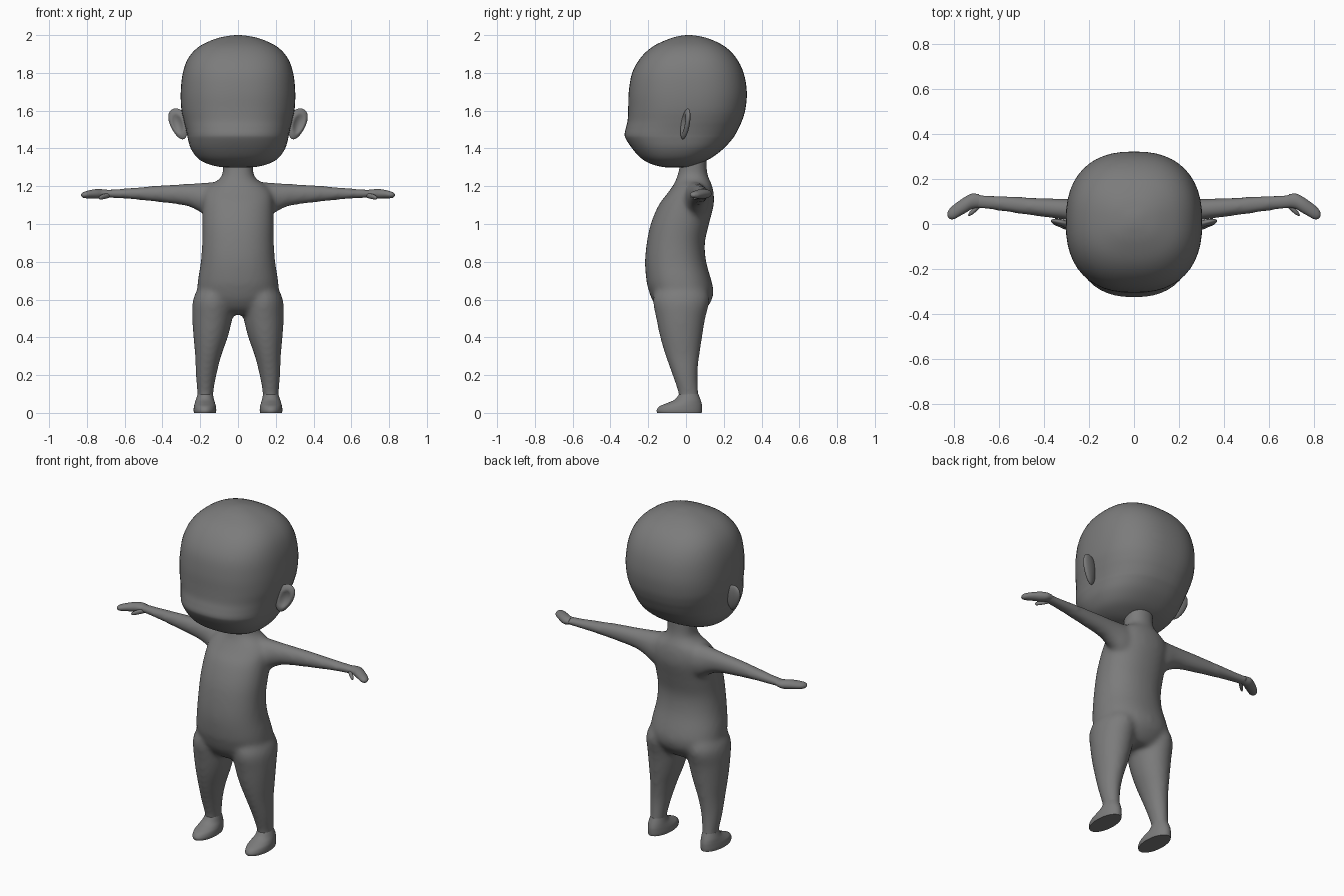
import bpy, bmesh, math
from mathutils import Vector, Matrix

grey = bpy.data.materials.new("plain grey")
grey.diffuse_color = (0.2, 0.2, 0.2, 1)


def smooth_rows(rows, steps):
    """Catmull-Rom interpolation between rows of section values."""
    out = []
    for i in range(len(rows) - 1):
        p = [Vector(rows[max(0, min(len(rows) - 1, i + k))]) for k in (-1, 0, 1, 2)]
        for j in range(steps):
            t = j / steps
            out.append(0.5 * (2 * p[1] + (p[2] - p[0]) * t
                              + (2 * p[0] - 5 * p[1] + 4 * p[2] - p[3]) * t * t
                              + (3 * p[1] - p[0] - 3 * p[2] + p[3]) * t ** 3))
    return out + [Vector(rows[-1])]


def loft(bm, rows, place, steps=4, sides=32, power=2.0):
    """Skin superellipse sections; rows are (along, u centre, u radius, v min, v max)."""
    rings = []
    for a, uc, ur, v0, v1 in smooth_rows(rows, steps):
        ring = []
        for i in range(sides):
            c, s = math.cos(math.tau * i / sides), math.sin(math.tau * i / sides)
            u = uc + ur * math.copysign(abs(c) ** (2 / power), c)
            v = (v0 + v1) / 2 + (v1 - v0) / 2 * math.copysign(abs(s) ** (2 / power), s)
            ring.append(bm.verts.new(place(a, u, v)))
        rings.append(ring)
    for r, q in zip(rings, rings[1:]):
        for i in range(sides):
            j = (i + 1) % sides
            bm.faces.new((r[i], r[j], q[j], q[i]))
    bm.faces.new(rings[0])
    bm.faces.new(rings[-1])


def finish(bm, name, angle=60):
    bmesh.ops.recalc_face_normals(bm, faces=bm.faces)
    mesh = bpy.data.meshes.new(name)
    bm.to_mesh(mesh)
    bm.free()
    mesh.materials.append(grey)
    ob = bpy.data.objects.new(name, mesh)
    bpy.context.collection.objects.link(ob)
    bpy.ops.object.select_all(action='DESELECT')
    ob.select_set(True)
    bpy.context.view_layer.objects.active = ob
    bpy.ops.object.shade_smooth_by_angle(angle=math.radians(angle))
    return ob


def upright(s=1):
    return lambda a, u, v: (s * u, v, a)


def sideways(s):
    return lambda a, u, v: (s * a, u, v)


# Head: large rounded skull with a flat face and a low muzzle bulge
bm = bmesh.new()
loft(bm, [(1.298, 0, .03, -.08, -.02), (1.303, 0, .10, -.13, .02), (1.32, 0, .165, -.19, .07),
          (1.35, 0, .215, -.24, .135), (1.40, 0, .25, -.285, .20), (1.45, 0, .265, -.318, .245),
          (1.475, 0, .27, -.325, .262), (1.51, 0, .278, -.318, .28), (1.55, 0, .288, -.309, .298),
          (1.61, 0, .30, -.306, .315), (1.70, 0, .303, -.303, .322), (1.80, 0, .292, -.285, .305),
          (1.88, 0, .262, -.24, .265), (1.94, 0, .205, -.175, .205), (1.98, 0, .12, -.09, .125),
          (1.996, 0, .05, -.03, .06), (2.0, 0, .01, .005, .025)],
     upright(), sides=48, power=2.4)
finish(bm, "head")

# Body: torso, neck, arms and legs fused into one skin
bm = bmesh.new()
loft(bm, [(.52, 0, .10, -.10, .07), (.55, 0, .16, -.145, .105), (.60, 0, .20, -.18, .138),
          (.65, 0, .215, -.198, .145), (.70, 0, .213, -.21, .135), (.80, 0, .197, -.217, .107),
          (.90, 0, .19, -.208, .10), (1.0, 0, .19, -.187, .122), (1.10, 0, .188, -.145, .147),
          (1.16, 0, .183, -.10, .147), (1.205, 0, .15, -.068, .138), (1.23, 0, .108, -.055, .127),
          (1.26, 0, .084, -.045, .115), (1.30, 0, .08, -.035, .11), (1.37, 0, .08, -.03, .11)],
     upright(), power=2.2)
for s in (1, -1):
    loft(bm, [(.08, .04, .08, 1.02, 1.225), (.15, .05, .07, 1.03, 1.222), (.20, .055, .06, 1.062, 1.218),
              (.25, .06, .053, 1.088, 1.214), (.30, .065, .048, 1.10, 1.212), (.40, .073, .043, 1.113, 1.206),
              (.50, .082, .039, 1.124, 1.198), (.60, .092, .035, 1.133, 1.189), (.72, .103, .032, 1.14, 1.182)],
         sideways(s))
    loft(bm, [(.05, .175, .045, -.04, .075), (.10, .173, .042, -.04, .067), (.20, .169, .055, -.072, .061),
              (.30, .158, .069, -.108, .071), (.40, .145, .091, -.137, .086), (.50, .136, .106, -.158, .102),
              (.60, .13, .108, -.175, .125), (.68, .11, .09, -.15, .10)],
         upright(s))
body = finish(bm, "body", 180)
mod = body.modifiers.new("fuse", 'REMESH')
mod.mode, mod.voxel_size, mod.use_smooth_shade = 'VOXEL', .012, True
mod = body.modifiers.new("soften", 'SMOOTH')
mod.factor, mod.iterations = .5, 14

for s, side in ((1, "left"), (-1, "right")):
    # Foot: flat sole, low toe, round heel
    bm = bmesh.new()
    loft(bm, [(0, .175, .058, -.152, .083), (.015, .175, .06, -.155, .085), (.035, .175, .058, -.14, .085),
              (.05, .175, .054, -.105, .083), (.07, .175, .048, -.06, .077), (.10, .173, .04, -.036, .065)],
         upright(s))
    finish(bm, side + "_foot")

    # Hand: mitten bent forward, with a thumb and finger grooves
    bm = bmesh.new()
    loft(bm, [(.69, .103, .030, 1.142, 1.181), (.72, .101, .034, 1.136, 1.184), (.745, .088, .036, 1.134, 1.185),
              (.77, .073, .035, 1.135, 1.182), (.80, .054, .032, 1.136, 1.175), (.82, .045, .022, 1.139, 1.168),
              (.83, .042, .006, 1.148, 1.158)],
         sideways(s), sides=20)
    finish(bm, side + "_hand")
    bm = bmesh.new()
    loft(bm, [(.68, .088, .012, 1.14, 1.166), (.70, .071, .014, 1.134, 1.162), (.72, .054, .013, 1.130, 1.156),
              (.732, .044, .008, 1.130, 1.148), (.737, .04, .002, 1.136, 1.142)],
         sideways(s), sides=12)
    finish(bm, side + "_thumb")

    # Ear: tilted oval, tapered to the lobe, with a hollow in the outer face
    bm = bmesh.new()
    bmesh.ops.create_uvsphere(bm, u_segments=32, v_segments=20, radius=1,
                              matrix=Matrix.Rotation(math.pi / 2, 4, 'X'))
    for v in bm.verts:
        x, y, z = v.co
        wide = 1 + .22 * z
        hollow = max(0, 1 - (((x - .15) / .6) ** 2 + (z / .65) ** 2)) if y < 0 else 0
        y += 1.0 * hollow
        v.co = (s * (.312 + .018 * z + .05 * x * wide), -.003 + .013 * z + .02 * y + .012 * x, 1.53 + .082 * z)
    finish(bm, side + "_ear")
